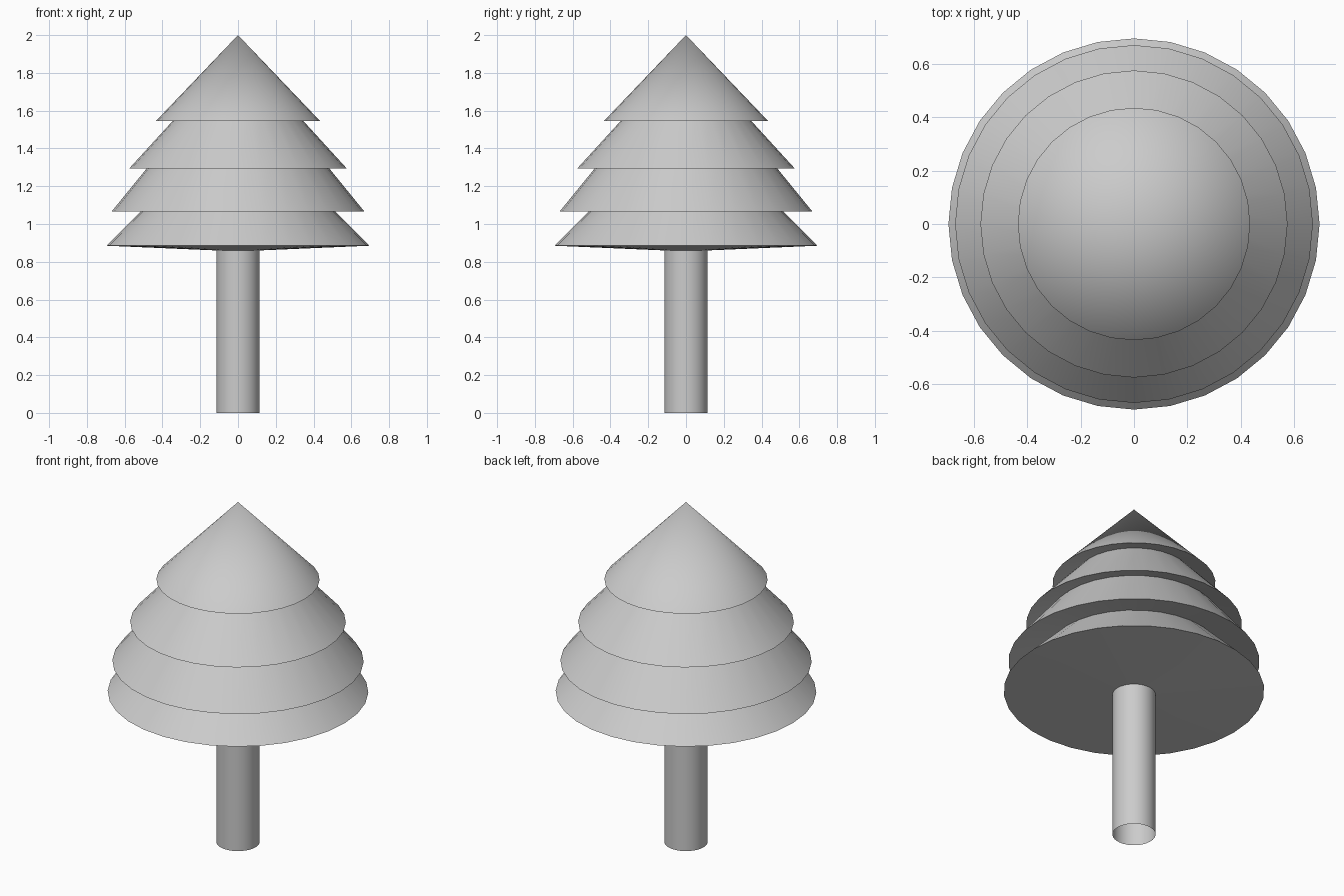
import bpy, bmesh, math

if "Cube" in bpy.data.objects:
    bpy.data.objects.remove(bpy.data.objects["Cube"])

SIDES = 32


def lathe(name, profile):
    """Revolve a (radius, z) profile around the z axis."""
    bm = bmesh.new()
    verts = [bm.verts.new((r, 0, z)) for r, z in profile]
    edges = [bm.edges.new(pair) for pair in zip(verts, verts[1:])]
    bmesh.ops.spin(bm, geom=verts + edges, cent=(0, 0, 0), axis=(0, 0, 1),
                   angle=math.tau, steps=SIDES, use_duplicate=False)
    bmesh.ops.remove_doubles(bm, verts=bm.verts, dist=1e-4)
    bmesh.ops.recalc_face_normals(bm, faces=bm.faces)
    mesh = bpy.data.meshes.new(name)
    bm.to_mesh(mesh)
    bm.free()
    obj = bpy.data.objects.new(name, mesh)
    bpy.context.collection.objects.link(obj)
    # Smooth around the axis, sharp at the tier rims
    bpy.ops.object.select_all(action='DESELECT')
    obj.select_set(True)
    bpy.context.view_layer.objects.active = obj
    bpy.ops.object.shade_smooth_by_angle(angle=math.radians(35))
    return obj


# Trunk: open-ended tube, with the foliage closing its top
TRUNK_R, TRUNK_TOP = 0.115, 0.86
lathe("trunk", [(TRUNK_R, 0), (TRUNK_R, TRUNK_TOP)])

# Foliage: stacked skirts; each rim tucks in and slightly up to the next skirt
rims = [(0.695, 0.885), (0.67, 1.065), (0.575, 1.295), (0.435, 1.545)]
necks = [(0.47, 1.11), (0.45, 1.335), (0.31, 1.585)]
profile = [(TRUNK_R, TRUNK_TOP), rims[0]]
for neck, rim in zip(necks, rims[1:]):
    profile += [neck, rim]
profile.append((0, 2.0))
lathe("foliage", profile)
